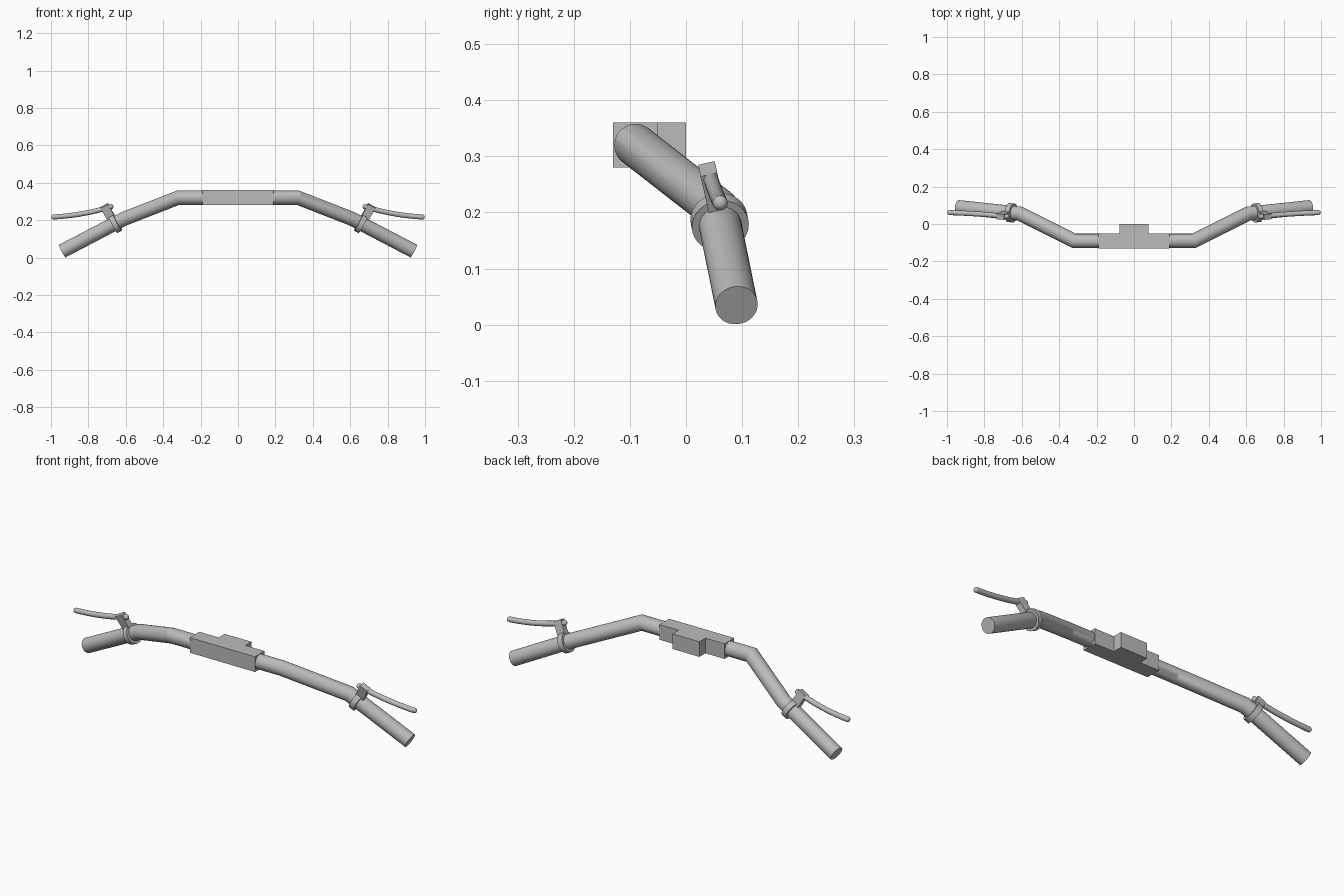
import bpy
import bmesh
import math
from mathutils import Vector, Matrix

cube = bpy.data.objects.get("Cube")
if cube:
    bpy.data.objects.remove(cube, do_unlink=True)

GREY = (0.5, 0.5, 0.5, 1)
metal = bpy.data.materials.new("grey_metal")
metal.use_nodes = True
metal.diffuse_color = GREY
metal.node_tree.nodes["Principled BSDF"].inputs["Base Color"].default_value = GREY


def finish(name, bm, mirrored=False, smooth=True):
    bmesh.ops.recalc_face_normals(bm, faces=bm.faces)
    mesh = bpy.data.meshes.new(name)
    bm.to_mesh(mesh)
    bm.free()
    mesh.materials.append(metal)
    obj = bpy.data.objects.new(name, mesh)
    bpy.context.collection.objects.link(obj)
    if mirrored:
        mod = obj.modifiers.new("mirror", 'MIRROR')
        mod.use_mirror_merge = False
    if smooth:
        bpy.ops.object.select_all(action='DESELECT')
        obj.select_set(True)
        bpy.context.view_layer.objects.active = obj
        bpy.ops.object.shade_smooth_by_angle(angle=math.radians(30))
    return obj


def sweep(bm, points, radius, sides):
    """Round tube along a path, with mitred joints and capped ends."""
    pts = [Vector(p) for p in points]
    dirs = [(b - a).normalized() for a, b in zip(pts, pts[1:])]
    side = dirs[0].orthogonal().normalized()
    up = dirs[0].cross(side)
    ring = [pts[0] + radius * (math.cos(a) * side + math.sin(a) * up)
            for a in (math.tau * i / sides for i in range(sides))]
    rings = [[bm.verts.new(co) for co in ring]]
    for i, d in enumerate(dirs):
        following = dirs[i + 1] if i + 1 < len(dirs) else d
        normal = (d + following).normalized()
        ring = [co + d * ((pts[i + 1] - co).dot(normal) / d.dot(normal)) for co in ring]
        rings.append([bm.verts.new(co) for co in ring])
    for a, b in zip(rings, rings[1:]):
        for i in range(sides):
            j = (i + 1) % sides
            bm.faces.new((a[i], a[j], b[j], b[i]))
    bm.faces.new(rings[0])
    bm.faces.new(rings[-1])


def box(bm, size, matrix):
    bmesh.ops.create_cube(bm, size=1, matrix=matrix @ Matrix.Diagonal((*size, 1)))


# Bent handlebar tube, from one grip end to the other
half = [(0.32, -0.09, 0.32), (0.61, 0.055, 0.207), (0.94, 0.09, 0.0345)]
path = [(-x, y, z) for x, y, z in reversed(half)] + half
bm = bmesh.new()
sweep(bm, path, 0.038, 32)
finish("handlebar_tube", bm)

# Stem clamp: T-shaped block at the centre
outline = [(-0.19, -0.13), (0.19, -0.13), (0.19, -0.05), (0.078, -0.05),
           (0.078, 0), (-0.078, 0), (-0.078, -0.05), (-0.19, -0.05)]
bm = bmesh.new()
base = bm.faces.new([bm.verts.new((x, y, 0.28)) for x, y in outline])
top = bmesh.ops.extrude_face_region(bm, geom=[base])
bmesh.ops.translate(bm, vec=(0, 0, 0.08),
                    verts=[g for g in top["geom"] if isinstance(g, bmesh.types.BMVert)])
finish("stem_clamp", bm, smooth=False)

# Frame along the grip for the brake parts
start, end = Vector(half[1]), Vector(half[2])
axis = (end - start).normalized()
centre = start.lerp(end, 0.14)
up = Vector((0, -0.22, 1))
up = (up - axis * up.dot(axis)).normalized()
across = up.cross(axis)
frame = Matrix((axis, across, up)).transposed().to_4x4()
frame.translation = centre

# Clamp ring around the grip
bm = bmesh.new()
sweep(bm, [centre - axis * 0.014, centre + axis * 0.014], 0.051, 32)
finish("lever_collar", bm, mirrored=True)

# Block that carries the lever
bm = bmesh.new()
box(bm, (0.045, 0.03, 0.075), frame @ Matrix.Translation((0.006, 0, 0.076)))
finish("lever_bracket", bm, mirrored=True, smooth=False)

# Curved brake lever with a rounded tip
a, b, c = Vector((0.68, 0.04, 0.272)), Vector((0.82, 0.055, 0.227)), Vector((0.985, 0.061, 0.217))
curve = [a * (1 - t) ** 2 + b * 2 * t * (1 - t) + c * t * t for t in (i / 12 for i in range(13))]
bm = bmesh.new()
sweep(bm, curve, 0.0135, 16)
for tip in (a, c):
    bmesh.ops.create_uvsphere(bm, u_segments=16, v_segments=10, radius=0.0135,
                              matrix=Matrix.Translation(tip))
finish("brake_lever", bm, mirrored=True)
